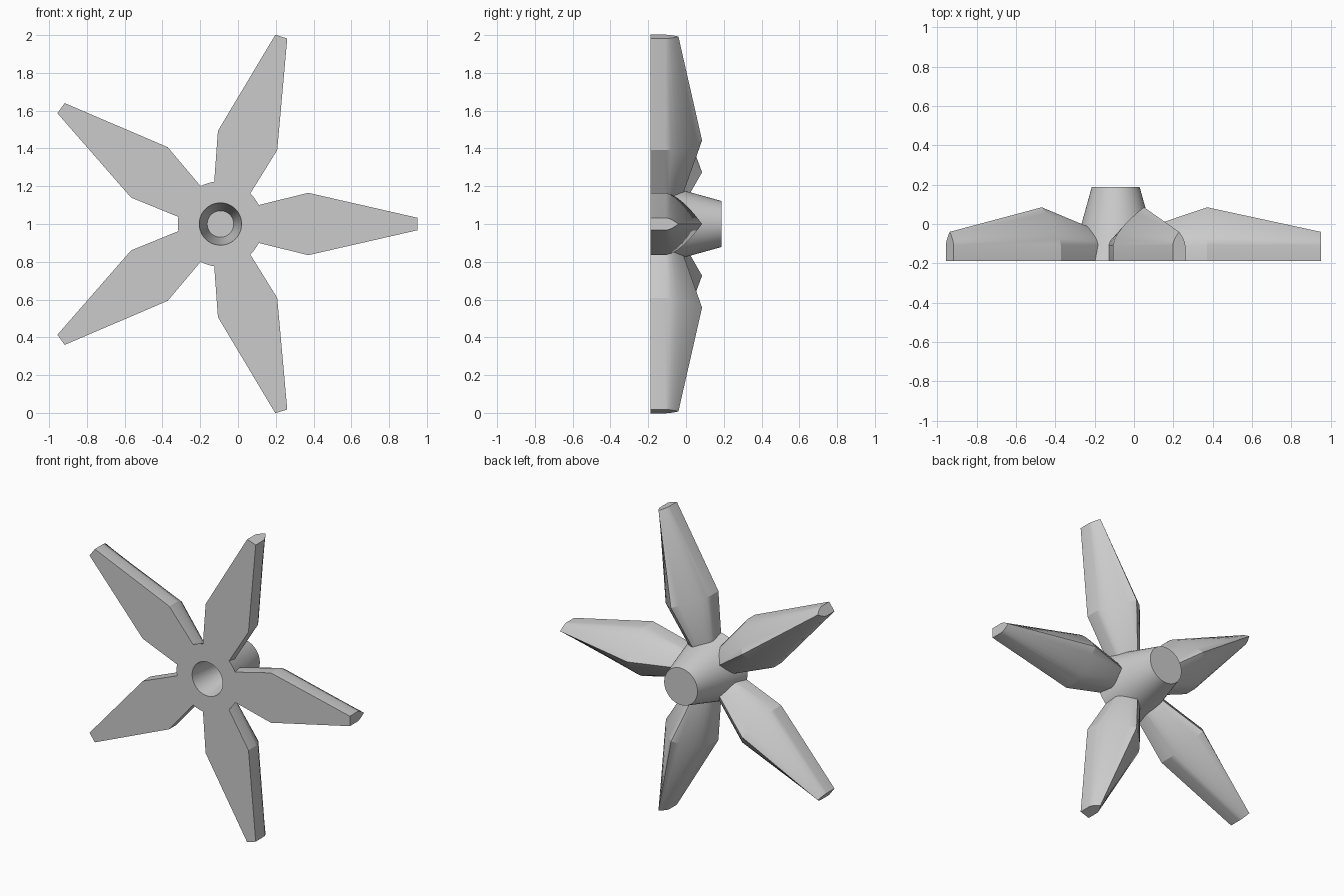
import bpy, bmesh, math

if "Cube" in bpy.data.objects:
    bpy.data.objects.remove(bpy.data.objects["Cube"])

CX, CZ = -0.093, 1.0          # hub axis
FRONT, SHOULDER, BACK = -0.187, -0.108, 0.187

grey = bpy.data.materials.new("plain grey")
grey.use_nodes = True
grey.diffuse_color = (0.6, 0.6, 0.6, 1)
grey.node_tree.nodes["Principled BSDF"].inputs["Base Color"].default_value = (0.6, 0.6, 0.6, 1)


def loft(name, rings, close, cap):
    """Skin a list of equal-length rings, optionally capping both ends."""
    bm = bmesh.new()
    loops = [[bm.verts.new(p) for p in ring] for ring in rings]
    n = len(loops[0])
    pairs = list(zip(loops, loops[1:]))
    if close:
        pairs.append((loops[-1], loops[0]))
    for a, b in pairs:
        for i in range(n):
            j = (i + 1) % n
            bm.faces.new((a[i], a[j], b[j], b[i]))
    if cap:
        bm.faces.new(loops[0])
        bm.faces.new(loops[-1])
    bmesh.ops.remove_doubles(bm, verts=bm.verts, dist=1e-5)
    bmesh.ops.recalc_face_normals(bm, faces=bm.faces)
    mesh = bpy.data.meshes.new(name)
    bm.to_mesh(mesh)
    bm.free()
    mesh.materials.append(grey)
    obj = bpy.data.objects.new(name, mesh)
    bpy.context.collection.objects.link(obj)
    bpy.ops.object.select_all(action="DESELECT")
    obj.select_set(True)
    bpy.context.view_layer.objects.active = obj
    bpy.ops.object.shade_smooth_by_angle(angle=math.radians(25))
    return obj


# Tapered hub with a blind tapered socket in the front
def circle(radius, y, n=64):
    return [(CX + radius * math.cos(math.tau * i / n), y,
             CZ + radius * math.sin(math.tau * i / n)) for i in range(n)]


loft("hub", [circle(0.07, 0.1), circle(0.112, FRONT), circle(0.226, FRONT),
             circle(0.122, BACK)], close=False, cap=True)


# Blade section: flat front, upright sides and a pointed arch at the back
def section(radius, half_width, ridge, angle, steps=6):
    side = [(half_width, FRONT)]
    for k in range(steps):
        s = k / steps
        side.append((half_width * (1 - s ** 1.6), SHOULDER + s * (ridge - SHOULDER)))
    outline = side + [(0, ridge)] + [(-w, y) for w, y in reversed(side)]
    c, s = math.cos(angle), math.sin(angle)
    return [(CX + radius * c - w * s, y, CZ + radius * s + w * c) for w, y in outline]


# Root, widest point and tip of each of the five blades
for i in range(5):
    a = math.tau * i / 5
    loft(f"blade_{i + 1}", [section(0.14, 0.085, -0.025, a),
                            section(0.465, 0.165, 0.085, a),
                            section(1.043, 0.033, -0.04, a)], close=False, cap=True)
